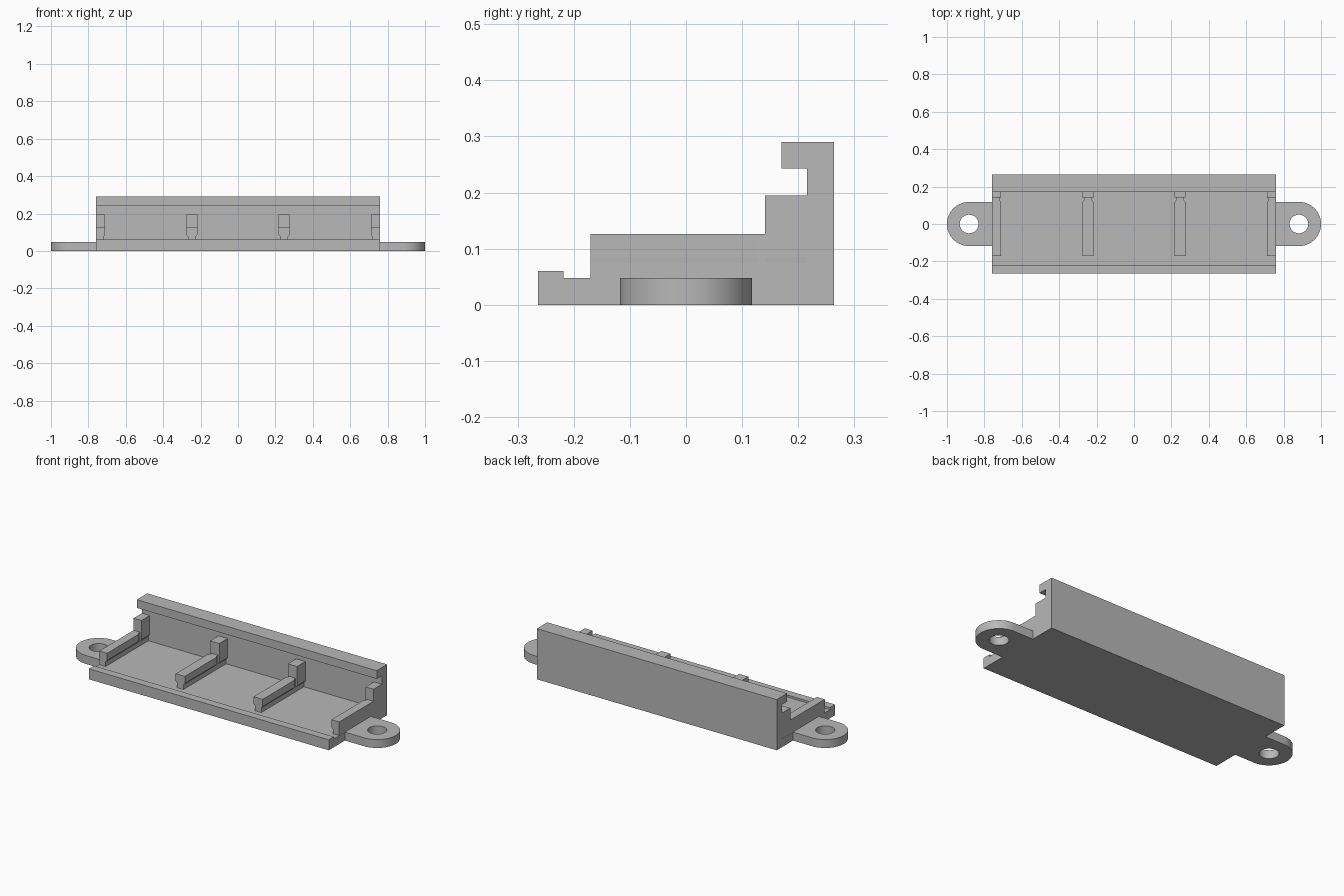
import bpy, bmesh, math

cube = bpy.data.objects.get("Cube")
if cube:
    bpy.data.objects.remove(cube)

grey = bpy.data.materials.new("plain grey")
grey.use_nodes = True
colour = (0.48, 0.48, 0.48, 1)
grey.diffuse_color = colour
grey.node_tree.nodes["Principled BSDF"].inputs["Base Color"].default_value = colour

BODY_X = 0.76
FLOOR = 0.048


def finish(bm, name):
    bmesh.ops.recalc_face_normals(bm, faces=bm.faces)
    mesh = bpy.data.meshes.new(name)
    bm.to_mesh(mesh)
    bm.free()
    mesh.materials.append(grey)
    obj = bpy.data.objects.new(name, mesh)
    bpy.context.collection.objects.link(obj)
    return obj


def loft(name, rings):
    """Skin a list of equal-length point rings and cap both ends."""
    bm = bmesh.new()
    loops = [[bm.verts.new(p) for p in ring] for ring in rings]
    n = len(loops[0])
    for a, b in zip(loops, loops[1:]):
        for i in range(n):
            j = (i + 1) % n
            bm.faces.new((a[i], a[j], b[j], b[i]))
    bm.faces.new(loops[0])
    bm.faces.new(loops[-1])
    bmesh.ops.remove_doubles(bm, verts=bm.verts, dist=0.0001)
    bmesh.ops.dissolve_degenerate(bm, edges=bm.edges, dist=0.0001)
    return finish(bm, name)


# Tray: floor, low front lip and hooked back wall in one profile
tray = [(-0.264, 0), (0.264, 0), (0.264, 0.29), (0.17, 0.29), (0.17, 0.243),
        (0.216, 0.243), (0.216, FLOOR), (-0.218, FLOOR), (-0.218, 0.06), (-0.264, 0.06)]
loft("tray", [[(x, y, z) for y, z in tray] for x in (-BODY_X, BODY_X)])


# Ribs: T-shaped arm with a narrow relief in front of a taller rear stop
NARROW, WIDE = 0.02, 0.029
ARM_TOP, STOP_TOP = 0.126, 0.195


def rib_ring(centre, y, half, top):
    side = [(NARROW, FLOOR), (NARROW, 0.075), (half, 0.085), (half, top)]
    outline = side + [(-x, z) for x, z in reversed(side)]
    return [(max(-BODY_X, min(BODY_X, centre + x)), y, z) for x, z in outline]


stations = [(-0.17, WIDE, ARM_TOP), (0.118, WIDE, ARM_TOP), (0.128, NARROW, ARM_TOP),
            (0.141, NARROW, ARM_TOP), (0.141, WIDE, STOP_TOP), (0.216, WIDE, STOP_TOP)]
for i in range(4):
    centre = (i - 1.5) * 0.493
    loft(f"rib_{i + 1}", [rib_ring(centre, *s) for s in stations])


# Mounting ears: rounded tabs with a screw hole
EAR_R, HOLE_R, STEPS = 0.118, 0.05, 32


def ear(name, sign):
    centre = 1 - EAR_R
    outer = [(BODY_X, -EAR_R)]
    for i in range(STEPS + 1):
        a = math.pi * (i / STEPS - 0.5)
        outer.append((centre + EAR_R * math.cos(a), EAR_R * math.sin(a)))
    outer.append((BODY_X, EAR_R))
    hole = []
    for i in range(STEPS):
        a = math.tau * i / STEPS
        hole.append((centre + HOLE_R * math.cos(a), HOLE_R * math.sin(a)))
    bm = bmesh.new()
    edges = []
    for loop in (outer, hole):
        vs = [bm.verts.new((sign * x, y, 0)) for x, y in loop]
        edges += [bm.edges.new((vs[i - 1], vs[i])) for i in range(len(vs))]
    bmesh.ops.triangle_fill(bm, edges=edges, use_beauty=True)
    ext = bmesh.ops.extrude_face_region(bm, geom=bm.faces[:], use_keep_orig=True)
    top = [g for g in ext["geom"] if isinstance(g, bmesh.types.BMVert)]
    bmesh.ops.translate(bm, verts=top, vec=(0, 0, FLOOR))
    obj = finish(bm, name)
    bpy.ops.object.select_all(action="DESELECT")
    obj.select_set(True)
    bpy.context.view_layer.objects.active = obj
    bpy.ops.object.shade_smooth_by_angle(angle=math.radians(30))


ear("left_ear", 1)
ear("right_ear", -1)
